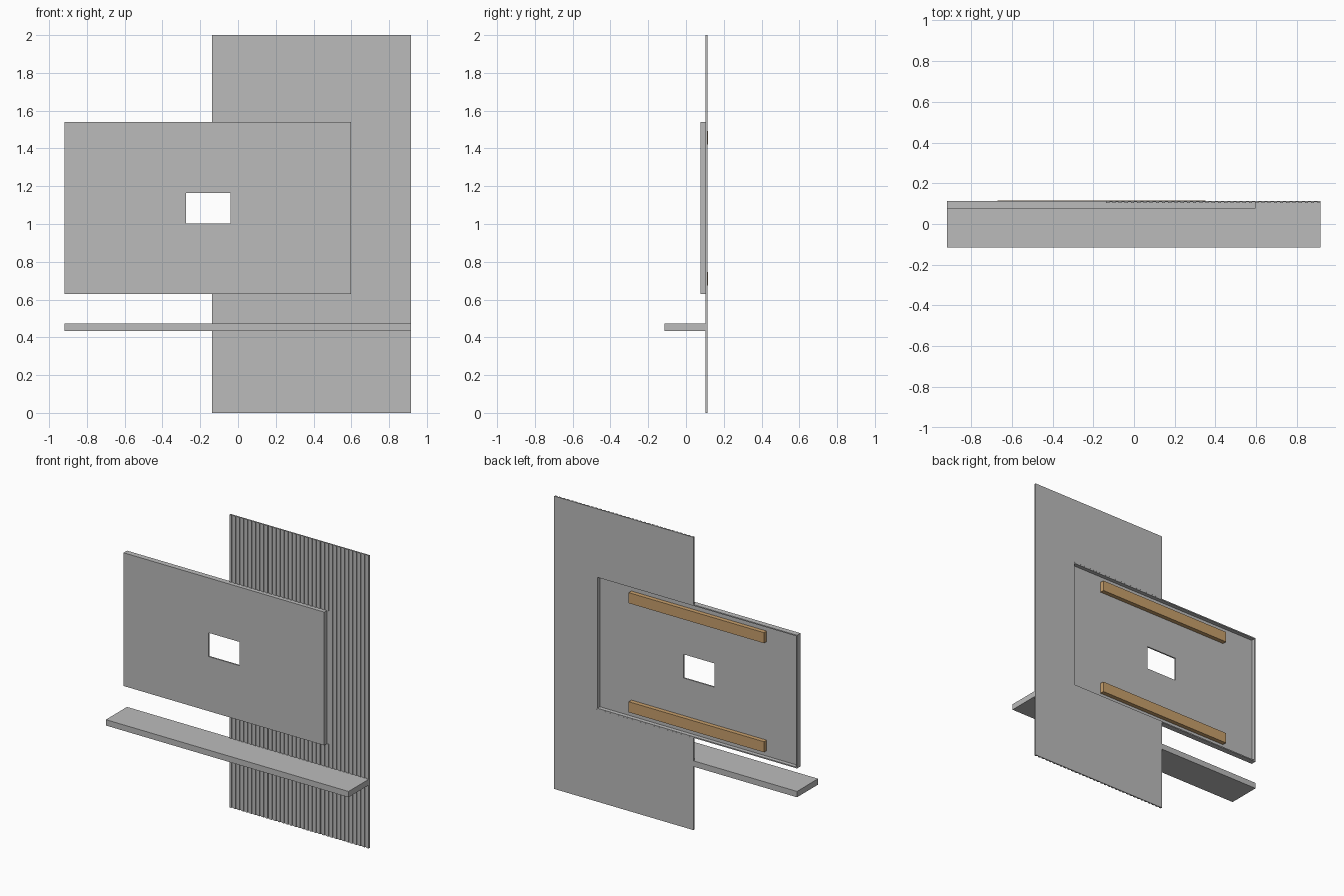
import bpy, bmesh

if "Cube" in bpy.data.objects:
    bpy.data.objects.remove(bpy.data.objects["Cube"])


def material(name, rgb):
    m = bpy.data.materials.new(name)
    m.diffuse_color = (*rgb, 1)
    m.use_nodes = True
    m.node_tree.nodes["Principled BSDF"].inputs["Base Color"].default_value = m.diffuse_color
    return m


GREY = material("grey", (0.5, 0.5, 0.5))
WOOD = material("light wood", (0.58, 0.35, 0.15))


def finish(name, bm, mat):
    bmesh.ops.recalc_face_normals(bm, faces=bm.faces)
    me = bpy.data.meshes.new(name)
    bm.to_mesh(me)
    bm.free()
    me.materials.append(mat)
    ob = bpy.data.objects.new(name, me)
    bpy.context.collection.objects.link(ob)
    return ob


def prism(bm, front, back):
    """Closed solid between two matching point loops."""
    a = [bm.verts.new(p) for p in front]
    b = [bm.verts.new(p) for p in back]
    n = len(a)
    bm.faces.new(a)
    bm.faces.new(b[::-1])
    for i in range(n):
        j = (i + 1) % n
        bm.faces.new((a[j], a[i], b[i], b[j]))


def slab(bm, outline, y0, y1):
    """Extrude an x-z outline along y."""
    prism(bm, [(x, y0, z) for x, z in outline], [(x, y1, z) for x, z in outline])


def rect(x0, x1, z0, z1):
    return [(x0, z0), (x1, z0), (x1, z1), (x0, z1)]


# main measures
PX0, PX1 = -0.137, 0.916           # slatted panel
TX0, TX1, TZ0, TZ1 = -0.918, 0.598, 0.63, 1.54   # screen panel
BACK = 0.114

# backing sheet, notched around the screen panel
bm = bmesh.new()
slab(bm, [(PX0, 0), (PX1, 0), (PX1, 2), (PX0, 2), (PX0, TZ1), (TX1, TZ1),
          (TX1, TZ0), (PX0, TZ0)], 0.108, BACK)
finish("slat_backing", bm, GREY)

# vertical slats
bm = bmesh.new()
COUNT = 35
GAP = 0.015
pitch = (PX1 - PX0 + GAP) / COUNT
for i in range(COUNT):
    x = PX0 + i * pitch
    x1 = x + pitch - GAP
    spans = [(0, TZ0), (TZ1, 2)] if x < TX1 else [(0, 2)]
    for z0, z1 in spans:
        slab(bm, rect(x, x1, z0, z1), 0.102, 0.108)
finish("vertical_slats", bm, GREY)

# screen panel: a tray open at the back with a cable opening
W = 0.008
outer = rect(TX0, TX1, TZ0, TZ1)
inner = rect(TX0 + W, TX1 - W, TZ0 + W, TZ1 - W)
hole = rect(-0.275, -0.041, 1.003, 1.165)
rings = [(hole, 0.076), (outer, 0.076), (outer, 0.1135), (inner, 0.1135),
         (inner, 0.086), (hole, 0.086)]
bm = bmesh.new()
loops = [[bm.verts.new((x, y, z)) for x, z in r] for r, y in rings]
for k in range(len(loops)):
    a, b = loops[k], loops[(k + 1) % len(loops)]
    for i in range(4):
        j = (i + 1) % 4
        bm.faces.new((a[i], a[j], b[j], b[i]))
finish("screen_panel", bm, GREY)

# floating shelf
bm = bmesh.new()
slab(bm, rect(TX0, PX1, 0.433, 0.473), -0.115, 0.113)
finish("shelf", bm, GREY)


# interlocking wooden hanging rails, each cut on a slant
def rail(name, section):
    bm = bmesh.new()
    prism(bm, [(-0.67, y, z) for y, z in section], [(0.352, y, z) for y, z in section])
    finish(name, bm, WOOD)


Y0, Y1 = 0.086, 0.1155
for label, z in (("lower", 0.675), ("upper", 1.42)):
    rail(label + "_wall_rail", [(Y0, z), (Y1, z), (Y1, z + 0.026), (Y0, z + 0.047)])
    rail(label + "_panel_rail", [(Y0, z + 0.047), (Y1, z + 0.026), (Y1, z + 0.072), (Y0, z + 0.072)])
